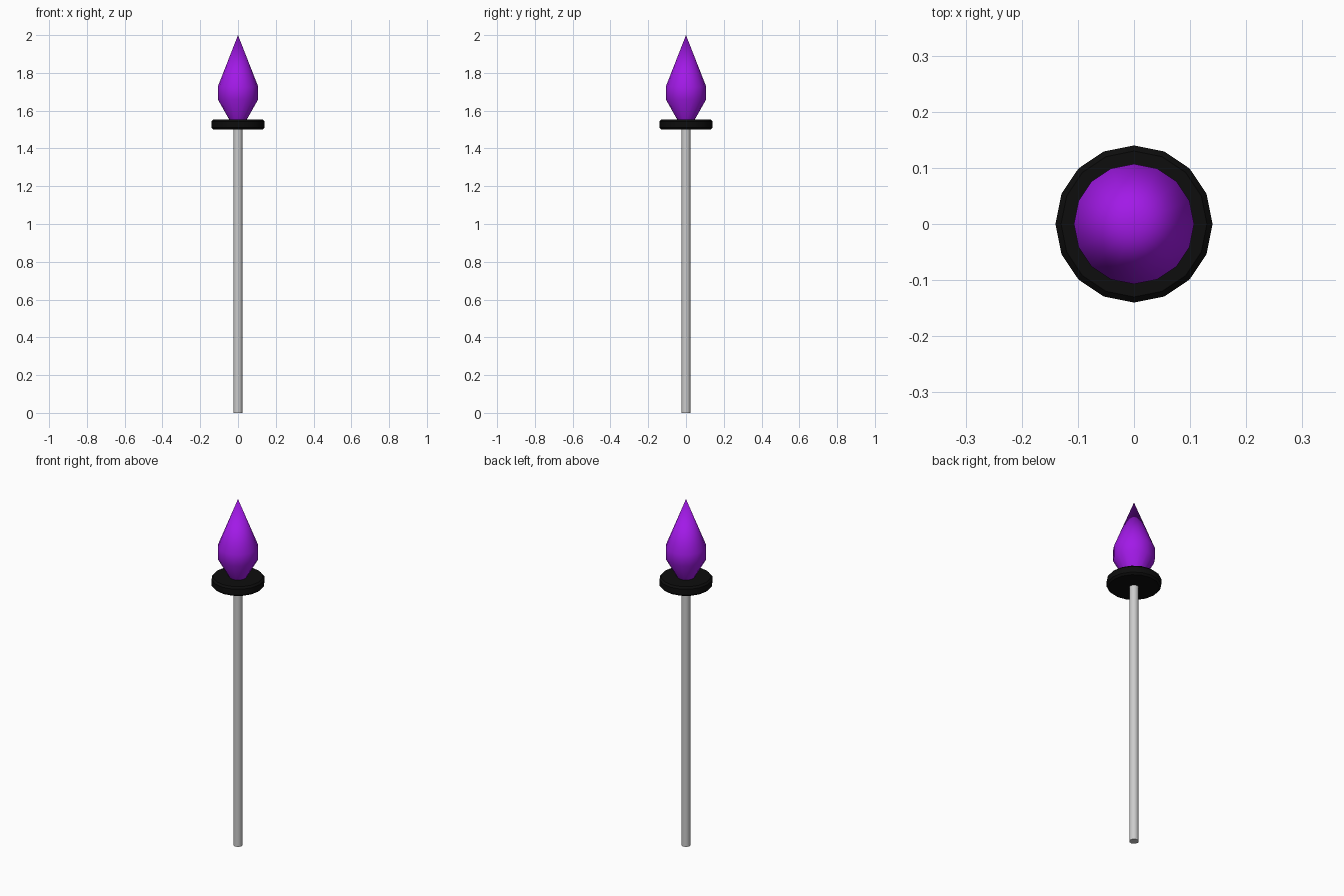
import bpy, bmesh
from math import cos, sin, tau, radians

if "Cube" in bpy.data.objects:
    bpy.data.objects.remove(bpy.data.objects["Cube"])

SIDES = 16


def material(name, color):
    m = bpy.data.materials.new(name)
    m.diffuse_color = color
    m.use_nodes = True
    m.node_tree.nodes["Principled BSDF"].inputs["Base Color"].default_value = m.diffuse_color
    return m


def lathe(name, profile, mat=None, smooth_angle=30):
    """Revolve (radius, z) points around the z axis; radius 0 makes a tip."""
    bm = bmesh.new()
    rings = []
    for r, z in profile:
        if r == 0:
            rings.append([bm.verts.new((0, 0, z))] * SIDES)
        else:
            rings.append([bm.verts.new((r * cos(tau * i / SIDES),
                                        r * sin(tau * i / SIDES), z))
                          for i in range(SIDES)])
    for low, high in zip(rings, rings[1:]):
        for i in range(SIDES):
            j = (i + 1) % SIDES
            corners = dict.fromkeys((low[i], low[j], high[j], high[i]))
            bm.faces.new(list(corners))
    for end, (r, z) in ((rings[0], profile[0]), (rings[-1], profile[-1])):
        if r > 0:
            bm.faces.new(end)
    bmesh.ops.recalc_face_normals(bm, faces=bm.faces[:])
    mesh = bpy.data.meshes.new(name)
    bm.to_mesh(mesh)
    bm.free()
    obj = bpy.data.objects.new(name, mesh)
    bpy.context.collection.objects.link(obj)
    if mat:
        mesh.materials.append(mat)
    bpy.ops.object.select_all(action='DESELECT')
    obj.select_set(True)
    bpy.context.view_layer.objects.active = obj
    bpy.ops.object.shade_smooth_by_angle(angle=radians(smooth_angle))
    return obj


purple = material("purple", (0.36, 0.01, 0.8, 1))
black = material("black", (0.004, 0.004, 0.004, 1))

# Plain grey pole
lathe("shaft", [(0.024, 0), (0.024, 1.51)])

# Black collar with slightly chamfered rims
lathe("collar", [(0.13, 1.5), (0.14, 1.51), (0.14, 1.543), (0.13, 1.553)], black)

# Purple pointed head, smooth all over
lathe("spear_head", [(0.042, 1.545), (0.107, 1.66), (0.107, 1.727), (0, 2.0)],
      purple, smooth_angle=60)
